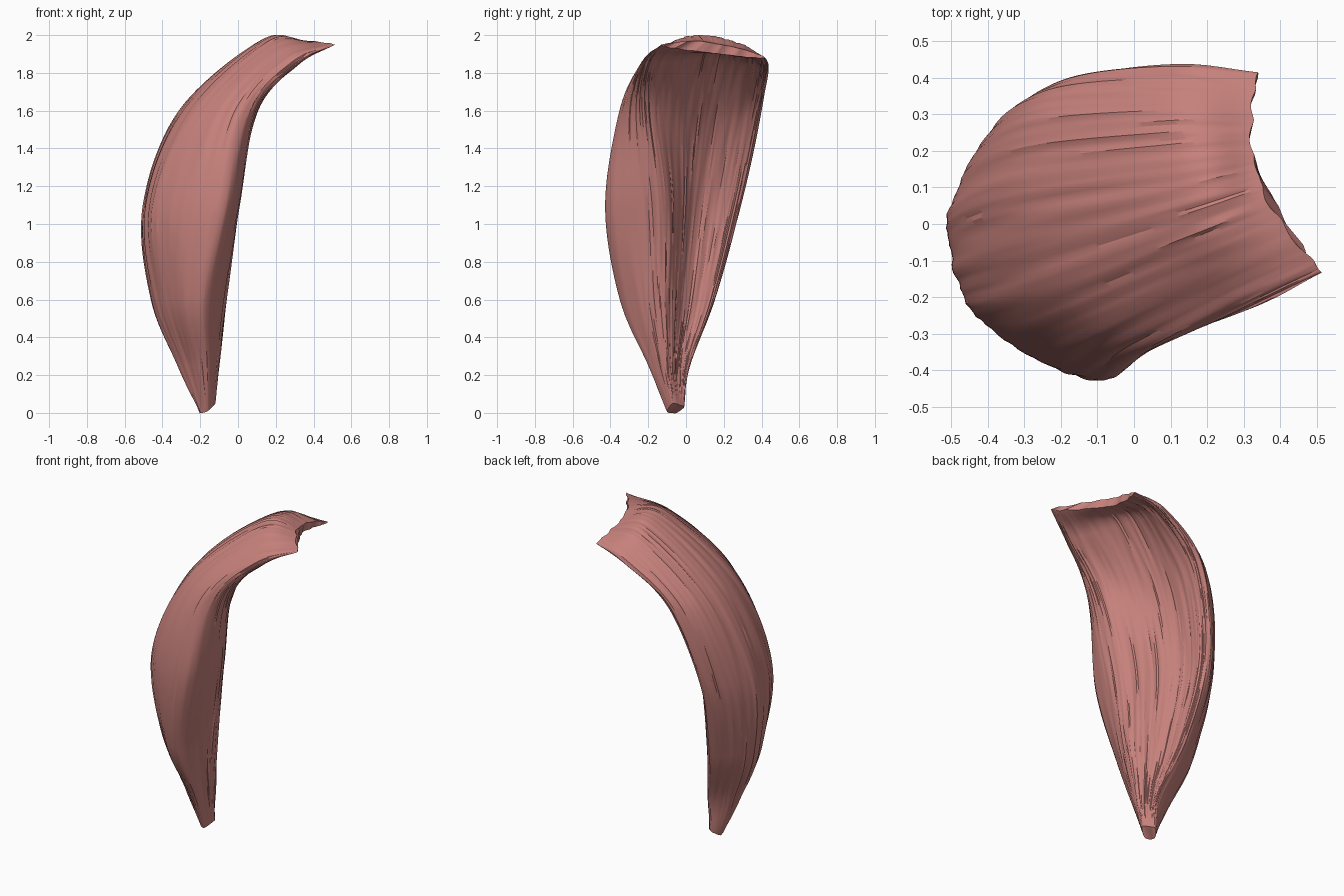
import bpy
import bmesh
from math import cos, sin, tau
from mathutils import Vector, noise

cube = bpy.data.objects.get("Cube")
if cube:
    bpy.data.objects.remove(cube, do_unlink=True)

ROWS, COLS = 180, 168

# Guide lines from the narrow root to the wide cut end, in order around the body
back_edge = [(-.17, -.01, .03), (-.17, .02, .25), (-.26, .15, .6), (-.3, .285, 1.1),
             (-.15, .39, 1.6), (.13, .43, 1.82), (.34, .41, 1.88)]
back_wall = [(-.2, -.05, 0), (-.27, -.02, .25), (-.39, .07, .6), (-.43, .2, 1.1),
             (-.28, .3, 1.6), (.09, .33, 1.91), (.33, .32, 1.92)]
crown = [(-.2, -.08, 0), (-.32, -.08, .25), (-.46, -.05, .6), (-.5, 0, 1.1),
         (-.31, .07, 1.6), (.12, .14, 1.97), (.33, .18, 1.95)]
front_wall = [(-.19, -.09, 0), (-.27, -.14, .25), (-.38, -.22, .6), (-.42, -.25, 1.1),
              (-.22, -.19, 1.6), (.16, -.04, 1.96), (.38, .05, 1.97)]
front_edge = [(-.16, -.1, .01), (-.17, -.2, .25), (-.18, -.35, .6), (-.08, -.425, 1.1),
              (.02, -.35, 1.6), (.27, -.22, 1.87), (.5, -.11, 1.955)]
inner_ridge = [(-.12, -.07, .05), (-.1, -.1, .25), (-.06, -.13, .6), (0, -.14, 1.1),
               (.1, -.2, 1.6), (.31, -.18, 1.845), (.49, -.1, 1.94)]
hollow = [(-.14, -.03, .04), (-.16, -.04, .25), (-.21, 0, .6), (-.25, .05, 1.1),
          (-.13, .1, 1.53), (.15, .16, 1.87), (.33, .18, 1.9)]
GUIDES = [[Vector(p) for p in g] for g in
          (back_edge, back_wall, crown, front_wall, front_edge, inner_ridge, hollow)]
TIP = 4.5  # guide position where the outer face turns into the inner face


def blend(a, b, c, d, f):
    """Smooth step from b to c with a and d as neighbours."""
    return (b * 2 + (c - a) * f + (a * 2 - b * 5 + c * 4 - d) * f ** 2
            + (b * 3 - a - c * 3 + d) * f ** 3) / 2


def along(points, t):
    """Open smooth curve through all points."""
    last = len(points) - 1
    i = min(int(t * last), last - 1)
    b, c = points[i], points[i + 1]
    a = points[i - 1] if i else b * 2 - c
    d = points[i + 2] if i + 2 <= last else c * 2 - b
    return blend(a, b, c, d, t * last - i)


def around(points, v):
    """Closed smooth loop, half its steps on the outer face, half on the inner."""
    n = len(points)
    s = TIP * 2 * v if v < .5 else TIP + (n - TIP) * (2 * v - 1)
    i = int(s)
    a, b, c, d = (points[(i + k) % n] for k in (-1, 0, 1, 2))
    return blend(a, b, c, d, s - i)


def ring(v):
    return Vector((cos(tau * v), sin(tau * v), 0))


def fibre(u, v):
    """Grooves that run along the length, fading at both ends."""
    broad = noise.noise(ring(v) * 5 + Vector((0, 0, u * 3)))
    fine = noise.noise(ring(v) * 18 + Vector((0, 0, u * 6)))
    return .006 * (broad + fine) * min(1, .1 + u * 2, .3 + (1 - u) * 5)


# Body lofted from closed sections
bm = bmesh.new()
grid, params = [], []
for r in range(ROWS + 1):
    u = r / ROWS
    row = []
    for c in range(COLS):
        v = c / COLS
        # Slightly ragged cut, matched on the outer and inner face
        side = abs(2 * v - 1)
        ragged = .02 * abs(noise.noise(Vector((side * 7, 2, 0)))) * max(0, u * 5 - 4)
        row.append(bm.verts.new(around([along(g, u - ragged) for g in GUIDES], v)))
        params.append((u, v))
    grid.append(row)
for low, high in zip(grid, grid[1:]):
    for c in range(COLS):
        n = (c + 1) % COLS
        bm.faces.new((low[c], low[n], high[n], high[c]))

# Fibrous surface
bm.normal_update()
offsets = [vert.normal * fibre(*uv) for vert, uv in zip(bm.verts, params)]
for vert, offset in zip(bm.verts, offsets):
    vert.co += offset

# End caps, strips joining the outer face to the inner face
for loop in (grid[0][::-1], grid[-1]):
    shift = 1 if loop is not grid[-1] else 0
    for c in range(COLS // 2):
        corners = [loop[(k - shift) % COLS] for k in (c, c + 1, -c - 1, -c)]
        bm.faces.new(list(dict.fromkeys(corners)))

mesh = bpy.data.meshes.new("muscle_body")
bm.to_mesh(mesh)
bm.free()
body = bpy.data.objects.new("muscle_body", mesh)
bpy.context.collection.objects.link(body)

# Reddish tissue colour
tissue = bpy.data.materials.new("tissue")
tissue.use_nodes = True
colour = (.57, .22, .2, 1)
tissue.diffuse_color = colour
shader = tissue.node_tree.nodes["Principled BSDF"]
shader.inputs["Base Color"].default_value = colour
shader.inputs["Roughness"].default_value = .6
mesh.materials.append(tissue)

bpy.ops.object.select_all(action="DESELECT")
body.select_set(True)
bpy.context.view_layer.objects.active = body
bpy.ops.object.shade_smooth_by_angle()
